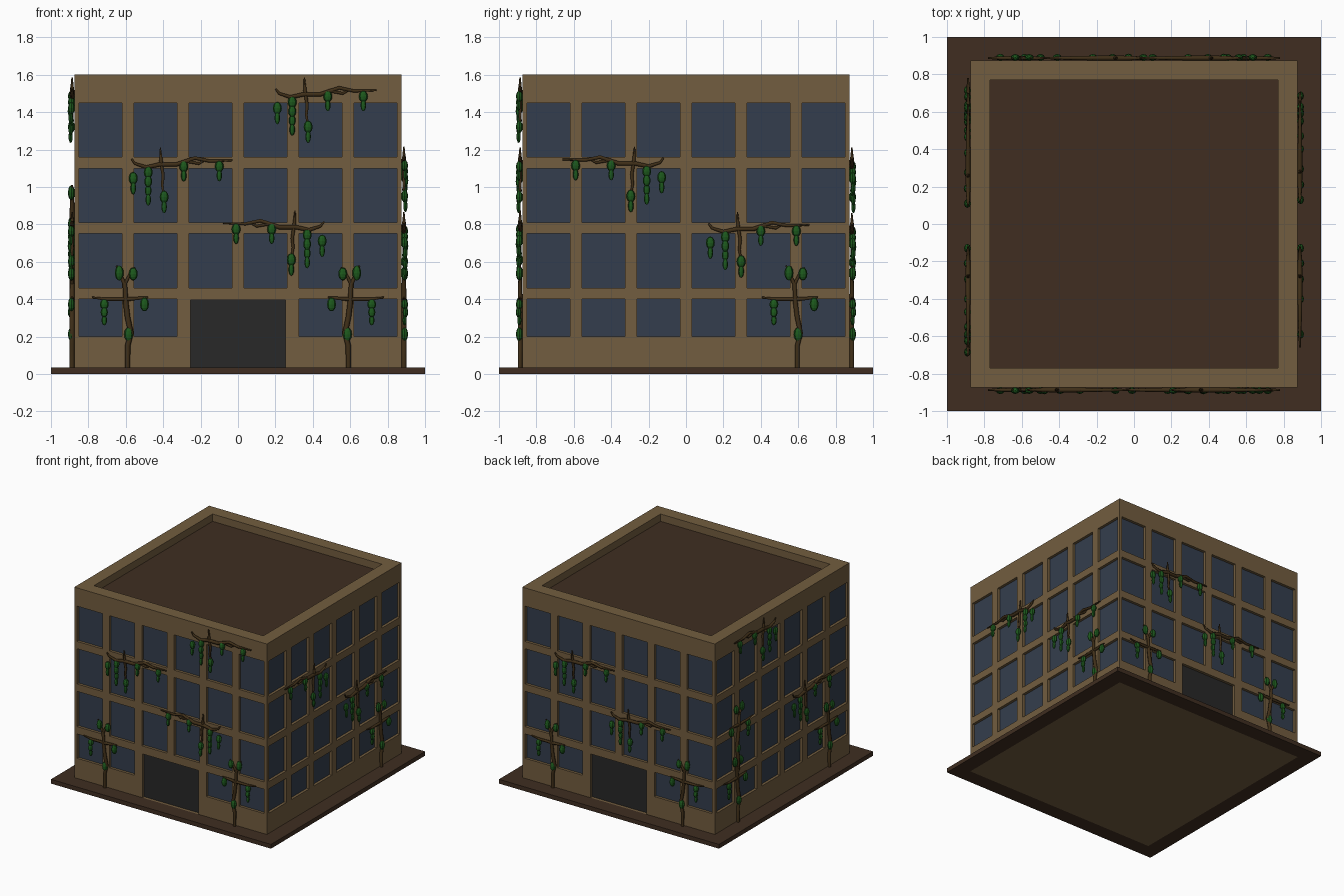
import bpy, bmesh, math
from mathutils import Matrix, Vector

if "Cube" in bpy.data.objects:
    bpy.data.objects.remove(bpy.data.objects["Cube"])

W, H, SLAB = 0.875, 1.6, 0.035      # half width, height, base thickness
DEPTH = 0.022                       # window recess
PARAPET, ROOF = 0.77, 1.54


def mat(name, rgb):
    m = bpy.data.materials.new(name)
    m.diffuse_color = (*rgb, 1)
    m.use_nodes = True
    m.node_tree.nodes["Principled BSDF"].inputs["Base Color"].default_value = m.diffuse_color
    return m


WALL = mat("wall_tan", (0.17, 0.11, 0.05))
GLASS = mat("glass_blue", (0.034, 0.048, 0.075))
DOOR = mat("door_dark", (0.021, 0.021, 0.021))
EARTH = mat("dark_brown", (0.05, 0.027, 0.015))
BARK = mat("bark", (0.05, 0.028, 0.009))
LEAF = mat("leaf_green", (0.012, 0.1, 0.012))


def side(k, u, z, out=0.0):
    """Point on facade k (0 front, 1 right, 2 back, 3 left), 'out' away from the wall."""
    return Matrix.Rotation(k * math.pi / 2, 3, 'Z') @ Vector((u, -W - out, z))


def finish(bm, name, material):
    bmesh.ops.remove_doubles(bm, verts=bm.verts, dist=1e-5)
    me = bpy.data.meshes.new(name)
    bm.to_mesh(me)
    bm.free()
    me.materials.append(material)
    ob = bpy.data.objects.new(name, me)
    bpy.context.collection.objects.link(ob)
    return ob


def quad(bm, *pts):
    bm.faces.new([bm.verts.new(p) for p in pts])


def square(h, z):
    return [Vector((x * h, y * h, z)) for x, y in ((-1, -1), (1, -1), (1, 1), (-1, 1))]


def bands(bm, loops):
    """Join successive square loops with quads."""
    for a, b in zip(loops, loops[1:]):
        for i in range(4):
            j = (i + 1) % 4
            quad(bm, a[i], a[j], b[j], b[i])


# base slab around the building
bm = bmesh.new()
bands(bm, [square(W, 0), square(1, 0), square(1, SLAB), square(W, SLAB)])
bmesh.ops.recalc_face_normals(bm, faces=bm.faces)
finish(bm, "base_slab", EARTH)

# roof deck
bm = bmesh.new()
quad(bm, *square(PARAPET, ROOF))
finish(bm, "roof_deck", EARTH)

# walls with recessed openings, panes and doors
walls, panes, doors = bmesh.new(), bmesh.new(), bmesh.new()
cols = [-0.735 + 0.294 * i for i in range(6)]
rows = [(0.20, 0.40), (0.46, 0.75), (0.81, 1.10), (1.16, 1.45)]
for k in range(4):
    has_door = k % 2 == 0
    holes = [(c - 0.115, c + 0.115, z0, z1, panes) for c in cols for z0, z1 in rows
             if not (has_door and z0 < 0.3 and abs(c) < 0.2)]
    if has_door:
        holes.append((-0.255, 0.255, SLAB, 0.395, doors))
    us = sorted({-W, W} | {v for h in holes for v in h[:2]})
    zs = sorted({0, H} | {v for h in holes for v in h[2:4]})
    for u0, u1 in zip(us, us[1:]):
        for z0, z1 in zip(zs, zs[1:]):
            cu, cz = (u0 + u1) / 2, (z0 + z1) / 2
            if not any(h[0] < cu < h[1] and h[2] < cz < h[3] for h in holes):
                quad(walls, side(k, u0, z0), side(k, u1, z0), side(k, u1, z1), side(k, u0, z1))
    for u0, u1, z0, z1, target in holes:
        ring = [(u0, z0), (u1, z0), (u1, z1), (u0, z1)]
        front = [side(k, u, z) for u, z in ring]
        back = [side(k, u, z, -DEPTH) for u, z in ring]
        bands(walls, [front, back])
        quad(target, *back)
bands(walls, [square(W, H), square(PARAPET, H), square(PARAPET, ROOF)])
quad(walls, *reversed(square(W, 0)))
finish(walls, "building_walls", WALL)
finish(panes, "window_panes", GLASS)
finish(doors, "doors", DOOR)

# vine patterns: branches are (u, z, radius) paths, leaves are (u, top, bottom)
HANGING = dict(
    branches=[
        [(-.16, -.06, .4), (-.14, -.085, .7), (-.08, -.105, 1), (-.01, -.09, 1.1), (.08, -.09, 1.1),
         (.18, -.055, .9), (.26, -.072, .8), (.38, -.068, .4)],
        [(-.005, 0, .3), (-.002, -.07, .9), (.01, -.15, .8), (.005, -.2, .7), (.015, -.26, .5)],
        [(.12, -.07, .8), (.2, -.085, .7), (.23, -.07, .4)],
    ],
    leaves=[(-.15, -.13, -.25), (-.07, -.10, -.31), (.015, -.23, -.35),
            (.12, -.07, -.18), (.31, -.07, -.18)])
CLIMBING = dict(
    branches=[
        [(0, .02, 1.1), (0, .15, 1.2), (.018, .22, 1.2), (0, .3, 1.2), (-.01, .38, 1.2),
         (-.015, .48, 1), (-.04, .53, .7), (-.06, .58, .4)],
        [(-.015, .48, .9), (.01, .53, .7), (.04, .57, .4)],
        [(-.19, .41, .4), (-.12, .40, .8), (0, .40, 1), (.06, .405, .8), (.11, .41, .4)],
    ],
    leaves=[(-.125, .40, .26), (.09, .41, .335), (.005, .25, .175),
            (-.045, .58, .50), (.03, .57, .50)])


def vine(k, u, z, pattern, flip=1):
    cu = bpy.data.curves.new("vine_branches", 'CURVE')
    cu.dimensions = '3D'
    cu.bevel_depth, cu.bevel_resolution, cu.use_fill_caps = 0.012, 1, True
    cu.materials.append(BARK)
    for path in pattern["branches"]:
        sp = cu.splines.new('POLY')
        sp.points.add(len(path) - 1)
        for p, (a, b, r) in zip(sp.points, path):
            p.co = (*side(k, u + flip * a, z + b, 0.012), 1)
            p.radius = r
    bpy.context.collection.objects.link(bpy.data.objects.new("vine_branches", cu))
    # drooping clusters: stacked pods shrinking downwards
    bm = bmesh.new()
    for a, top, bot in pattern["leaves"]:
        n = max(1, round((top - bot) / 0.055))
        step = (top - bot) / (n + 0.3)
        for i in range(n):
            width = 0.024 * (1 - 0.38 * i / max(1, n - 1))
            half = step * 0.65
            m = (Matrix.Translation(side(k, u + flip * a, z + top - half - i * step,
                                         0.016 + 0.004 * (i % 2)))
                 @ Matrix.Rotation(k * math.pi / 2, 4, 'Z')
                 @ Matrix.Diagonal((width, width * 0.75, half, 1)))
            bmesh.ops.create_uvsphere(bm, u_segments=8, v_segments=6, radius=1, matrix=m)
    finish(bm, "vine_leaves", LEAF)


# front
vine(0, -.41, 1.21, HANGING)
vine(0, .30, .875, HANGING, -1)
vine(0, .36, 1.585, HANGING)
vine(0, -.59, 0, CLIMBING)
vine(0, .59, 0, CLIMBING, -1)
# right
vine(1, -.28, 1.215, HANGING, -1)
vine(1, .28, .865, HANGING)
vine(1, .595, 0, CLIMBING)
# back
vine(2, -.41, 1.21, HANGING)
vine(2, .10, .86, HANGING)
vine(2, -.59, 0, CLIMBING)
vine(2, .59, 0, CLIMBING, -1)
# left
vine(3, -.26, 1.585, HANGING, -1)
vine(3, .28, .865, HANGING)
vine(3, -.59, 0, CLIMBING)
vine(3, -.59, .43, CLIMBING, -1)
vine(3, .595, 0, CLIMBING)
